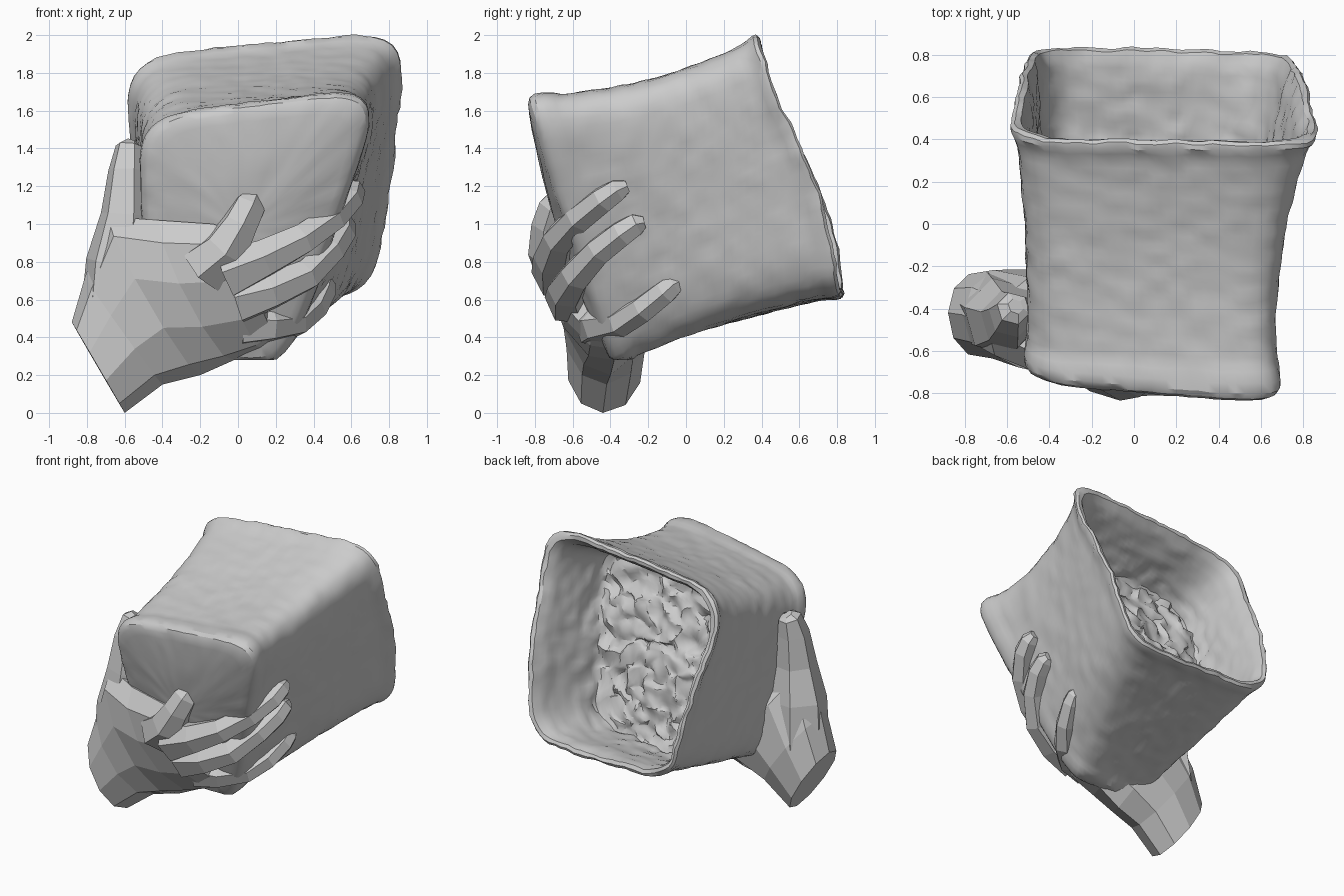
import bpy, bmesh, math
from mathutils import Vector, noise

if "Cube" in bpy.data.objects:
    bpy.data.objects.remove(bpy.data.objects["Cube"])


def skin(name, rings, smooth):
    """Bridge equal-size vertex rings, cap both ends, make an object."""
    bm = bmesh.new()
    rows = [[bm.verts.new(p) for p in r] for r in rings]
    n = len(rows[0])
    for a, b in zip(rows, rows[1:]):
        for i in range(n):
            j = (i + 1) % n
            bm.faces.new((a[i], a[j], b[j], b[i]))
    bm.faces.new(rows[0][::-1])
    bm.faces.new(rows[-1])
    bmesh.ops.recalc_face_normals(bm, faces=bm.faces)
    me = bpy.data.meshes.new(name)
    bm.to_mesh(me)
    bm.free()
    ob = bpy.data.objects.new(name, me)
    bpy.context.collection.objects.link(ob)
    if smooth:
        bpy.context.view_layer.objects.active = ob
        ob.select_set(True)
        bpy.ops.object.shade_smooth_by_angle(angle=math.radians(30))
        ob.select_set(False)
    return ob


# Pot: corner order top-left, top-right, bottom-right, bottom-left
BASE = [Vector(p) for p in ((-.54, -.75, 1.56), (.79, -.86, 1.73), (.23, -.36, .2), (-.46, -.40, .34))]
MID = [Vector(p) for p in ((-.54, -.2, 1.68), (.76, -.2, 1.81), (.50, .15, .45), (-.47, .18, .45))]
RIM = [Vector(p) for p in ((-.60, .40, 1.88), (.90, .37, 2.03), (.73, .81, .62), (-.47, .84, .62))]


def pot_point(t, u, v):
    w = (2 * (t - .5) * (t - 1), 4 * t * (1 - t), 2 * t * (t - .5))
    c = [BASE[i] * w[0] + MID[i] * w[1] + RIM[i] * w[2] for i in range(4)]
    a, b = (1 + u) / 2, (1 + v) / 2
    p = (c[0].lerp(c[1], a) * b) + (c[3].lerp(c[2], a) * (1 - b))
    # the rim bows out a little below its middle
    p.y += .06 * max(0, t) ** 3 * max(0, 1 - ((v + .25) / .7) ** 2)
    return p


def pot_ring(t, s, rough, n=112):
    ring = []
    e = 5.5 + .5 * t
    for k in range(n):
        a = 2 * math.pi * k / n
        c, d = math.cos(a), math.sin(a)
        r = s / (abs(c) ** e + abs(d) ** e) ** (1 / e)
        p = pot_point(t, c * r, d * r)
        if t < .02:
            p.y -= .08 * (1 - s * s)
        p += noise.noise_vector(p * 4) * rough * .7 + noise.noise_vector(p * 13) * rough
        p.z = max(p.z, .28)
        ring.append(p)
    return ring


# Closed base, outer wall with lips, rim, inner wall, rough inner floor
spec = [(-.005, s, .007) for s in (.03, .15, .3, .45, .6, .75, .86, .93)]
spec += [(.005, .975, .007), (.025, 1.0, .007), (.06, 1.005, .007), (.1, .995, .007)]
spec += [(.1 + .82 * i / 32, .985 + .005 * i / 32, .008) for i in range(1, 33)]
spec += [(.95, 1.0, .009), (.975, 1.015, .01), (.995, 1.01, .012), (1.005, .985, .012),
         (1.0, .95, .012), (.97, .93, .012)]
FLOOR = .63
spec += [(.97 - (.97 - FLOOR) * i / 16, .92 - .02 * i / 16, .01 + .02 * max(0, i - 9) / 7) for i in range(1, 17)]
spec += [(FLOOR - .01, .9 - .87 * i / 28, .04) for i in range(1, 29)]
skin("pot", [pot_ring(*q) for q in spec], True)


def tube(name, path, sides=6):
    """Low-poly finger along (x, y, z, radius) points with a blunt tip."""
    pts = [Vector(p[:3]) for p in path]
    rings = []
    for i, p in enumerate(pts):
        d = (pts[min(i + 1, len(pts) - 1)] - pts[max(i - 1, 0)]).normalized()
        u = d.cross(Vector((.3, -1, .2))).normalized()
        w = d.cross(u)
        rings.append([p + (u * math.cos(a) + w * math.sin(a)) * path[i][3]
                      for a in (2 * math.pi * (k + .5) / sides for k in range(sides))])
    return skin(name, rings, False)


# Wrist and palm: flattened sections given by upper edge, lower edge, half thickness
sections = [((-.88, -.42, .48), (-.60, -.44, .0), .20),
            ((-.81, -.43, .72), (-.40, -.42, .15), .22),
            ((-.69, -.50, 1.04), (-.20, -.40, .20), .23),
            ((-.42, -.64, 1.02), (-.02, -.38, .28), .21),
            ((-.13, -.70, 1.00), (.13, -.39, .34), .17),
            ((.04, -.71, .93), (.21, -.42, .40), .11)]
mids = [(Vector(a) + Vector(b)) / 2 for a, b, _ in sections]
palm = []
for i, (a, b, th) in enumerate(sections):
    u = (Vector(a) - Vector(b)) / 2
    d = mids[min(i + 1, 5)] - mids[max(i - 1, 0)]
    w = d.cross(u).normalized() * th
    palm.append([mids[i] + u * math.cos(t) + w * math.sin(t)
                 for t in (2 * math.pi * k / 10 for k in range(10))])
skin("palm", palm, False)

# Thumb along the left wall, index on the base, three fingers around the right edge
tube("thumb", [(-.64, -.42, .50, .20), (-.62, -.44, .80, .19), (-.59, -.45, 1.05, .14),
               (-.58, -.43, 1.28, .11), (-.57, -.40, 1.41, .08), (-.56, -.39, 1.43, .04)])
tube("index_finger", [(-.18, -.65, .76, .15), (-.06, -.71, .87, .13), (.01, -.72, 1.0, .10),
                      (.06, -.69, 1.10, .09), (.09, -.67, 1.16, .05)])
tube("middle_finger", [(-.06, -.67, .74, .15), (.14, -.70, .82, .11), (.34, -.67, .92, .09),
                       (.50, -.57, 1.03, .08), (.59, -.44, 1.13, .075), (.61, -.36, 1.18, .065),
                       (.61, -.31, 1.20, .035)])
tube("ring_finger", [(.0, -.61, .60, .14), (.18, -.63, .65, .105), (.36, -.58, .73, .09),
                     (.49, -.46, .86, .08), (.55, -.34, .95, .075), (.56, -.26, 1.0, .065),
                     (.56, -.22, 1.01, .035)])
tube("little_finger", [(.02, -.47, .47, .13), (.17, -.46, .47, .10), (.31, -.35, .48, .08),
                       (.40, -.23, .55, .075), (.45, -.11, .64, .07), (.46, -.06, .68, .06),
                       (.46, -.02, .70, .03)])
